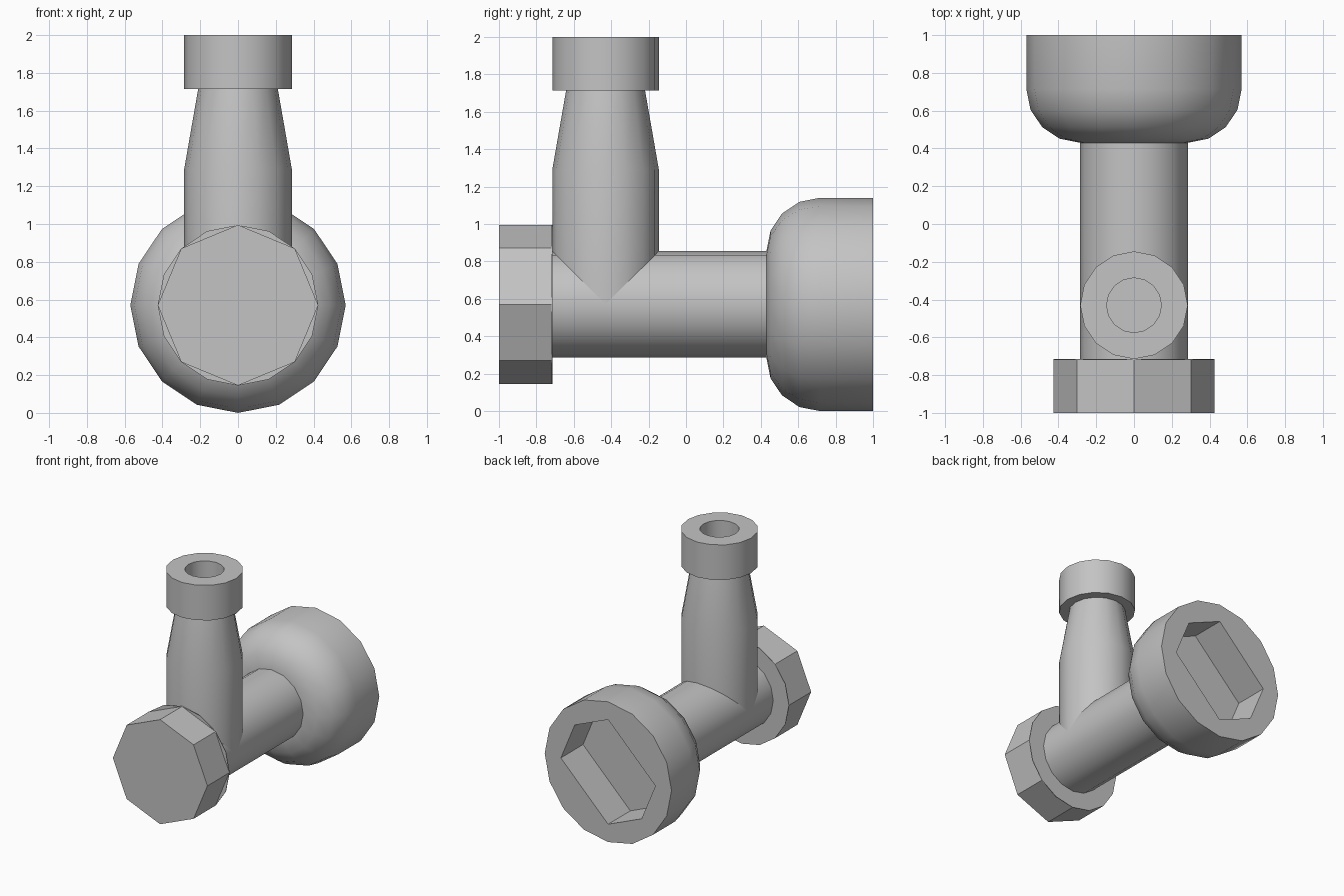
import bpy, bmesh
from math import radians, sin, cos
from mathutils import Matrix, Vector

default = bpy.data.objects.get("Cube")
if default:
    bpy.data.objects.remove(default)

# Single metal colour
GREY = (0.55, 0.55, 0.55, 1)
metal = bpy.data.materials.new("plain grey metal")
metal.use_nodes = True
metal.diffuse_color = GREY
metal.node_tree.nodes["Principled BSDF"].inputs["Base Color"].default_value = GREY

R = 0.285            # pipe radius, also the module for most lengths
AXIS_Z = 2 * R       # height of the horizontal axis
BRANCH_Y = -0.43     # position of the upright branch
ALONG_Y = Matrix.Translation((0, 0, AXIS_Z)) @ Matrix.Rotation(radians(-90), 4, "X")
UPRIGHT = Matrix.Translation((0, BRANCH_Y, 0))
ROUND = [i * 22.5 for i in range(16)]
OCTAGON = [i * 45 for i in range(8)]


def lathe(name, profile, frame, angles=ROUND):
    """Spin a (radius, distance) profile round the frame's z axis, ends capped."""
    bm = bmesh.new()
    rings = [[bm.verts.new((r * cos(radians(a)), r * sin(radians(a)), d)) for a in angles]
             for r, d in profile]
    n = len(angles)
    for low, high in zip(rings, rings[1:]):
        for i in range(n):
            j = (i + 1) % n
            bm.faces.new((low[i], low[j], high[j], high[i]))
    bm.faces.new(rings[0])
    bm.faces.new(rings[-1])
    bmesh.ops.transform(bm, matrix=frame, verts=bm.verts)
    bmesh.ops.recalc_face_normals(bm, faces=bm.faces)
    mesh = bpy.data.meshes.new(name)
    bm.to_mesh(mesh)
    bm.free()
    mesh.materials.append(metal)
    obj = bpy.data.objects.new(name, mesh)
    bpy.context.collection.objects.link(obj)
    return obj


def activate(obj):
    bpy.ops.object.select_all(action="DESELECT")
    obj.select_set(True)
    bpy.context.view_layer.objects.active = obj


# Horizontal pipe
pipe = lathe("main_pipe", [(R, -0.715), (R, 0.45)], ALONG_Y)

# Front nut with a thin round washer behind it
nut = lathe("front_nut", [(0.425, -1), (0.425, -0.715)], ALONG_Y, OCTAGON)
washer = lathe("nut_washer", [(0.425, -0.719), (0.425, -0.714)], ALONG_Y)

# Rounded bell at the back
bell_profile = [(R + R * sin(radians(a)), 0.715 - R * cos(radians(a)))
                for a in (0, 22.5, 45, 67.5, 90)] + [(2 * R, 1)]
bell = lathe("rear_bell", bell_profile, ALONG_Y)

# Six-cornered socket cut into the bell
cutter = lathe("socket_cutter", [(0.425, 0.715), (0.425, 1.1)], ALONG_Y,
               [-a for a in (0, 45, 90, 180, 225, 270)])
cutter.hide_render = True
cut = bell.modifiers.new("socket", "BOOLEAN")
cut.operation = "DIFFERENCE"
cut.solver = "EXACT"
cut.object = cutter
activate(bell)
bpy.ops.object.modifier_apply(modifier=cut.name)
bpy.data.objects.remove(cutter)

# Upright branch that narrows towards the collar
branch = lathe("upright_branch", [(R, AXIS_Z), (R, 1.29), (0.21, 1.72)], UPRIGHT)

# Collar with a blind bore
collar = lathe("top_collar", [(0.15, 1.715), (R, 1.715), (R, 2), (0.145, 2), (0.145, 1.72)],
               UPRIGHT)

for part in (pipe, nut, washer, bell, branch, collar):
    activate(part)
    bpy.ops.object.shade_smooth_by_angle(angle=radians(30))
